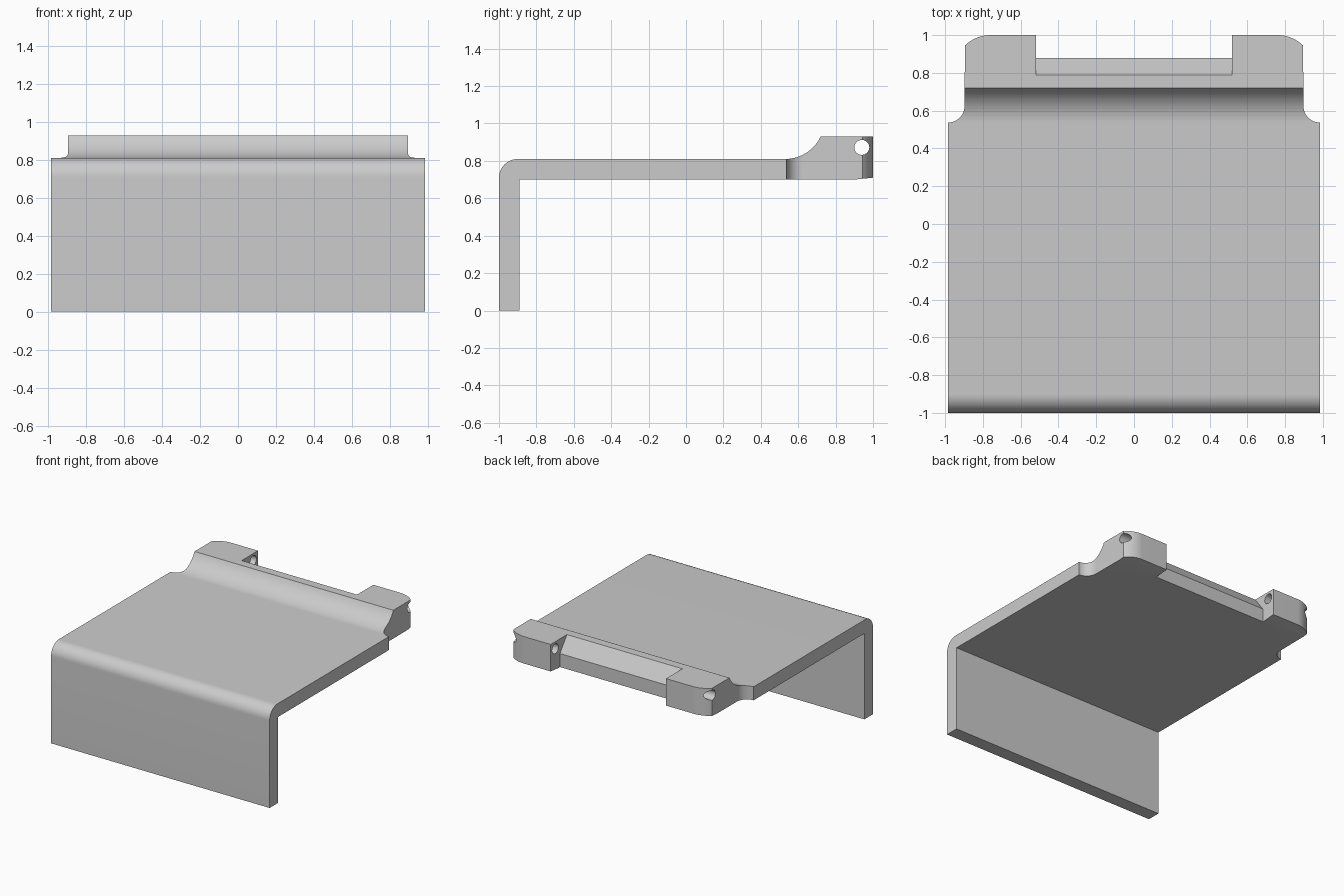
import bpy, bmesh
from math import cos, sin, radians
from mathutils import Vector

cube = bpy.data.objects.get("Cube")
if cube:
    bpy.data.objects.remove(cube, do_unlink=True)

grey = bpy.data.materials.new("plain grey")
grey.use_nodes = True
grey.diffuse_color = (0.6, 0.6, 0.6, 1)
grey.node_tree.nodes["Principled BSDF"].inputs["Base Color"].default_value = grey.diffuse_color


def arc(cx, cy, r, start, end, steps=12):
    angles = [radians(start + (end - start) * i / steps) for i in range(steps + 1)]
    return [(cx + r * cos(a), cy + r * sin(a)) for a in angles]


def prism(name, outline, axis, low, high):
    """Extrude an outline: (y, z) along x, or (x, y) along z."""
    bm = bmesh.new()
    place = (lambda a, b: (low, a, b)) if axis == "x" else (lambda a, b: (a, b, low))
    face = bm.faces.new([bm.verts.new(place(a, b)) for a, b in outline])
    new = bmesh.ops.extrude_face_region(bm, geom=[face])["geom"]
    shift = Vector((high - low, 0, 0) if axis == "x" else (0, 0, high - low))
    bmesh.ops.translate(bm, vec=shift, verts=[g for g in new if isinstance(g, bmesh.types.BMVert)])
    bmesh.ops.recalc_face_normals(bm, faces=bm.faces)
    mesh = bpy.data.meshes.new(name)
    bm.to_mesh(mesh)
    bm.free()
    mesh.materials.append(grey)
    obj = bpy.data.objects.new(name, mesh)
    bpy.context.collection.objects.link(obj)
    return obj


def combine(target, tool, operation):
    mod = target.modifiers.new(tool.name, "BOOLEAN")
    mod.operation, mod.object, mod.solver = operation, tool, "EXACT"
    bpy.ops.object.select_all(action="DESELECT")
    target.select_set(True)
    bpy.context.view_layer.objects.active = target
    bpy.ops.object.modifier_apply(modifier=mod.name)
    bpy.data.objects.remove(tool, do_unlink=True)


# Side profile: front flange, rounded bend, flat plate, coved rear ridge
profile = [(-1, 0), (-0.89, 0), (-0.89, 0.7), (0.9, 0.7), (1, 0.71), (1, 0.93), (0.72, 0.93)]
profile += arc(0.53, 1.02, 0.21, -25.3, -90)
profile += arc(-0.9, 0.71, 0.1, 90, 180)
bracket = prism("hinged_bracket", profile, "x", -1.1, 1.1)

# Plan outline: wide plate, concave shoulders, rounded rear corners
half = [(0.985, -1.1)]
half += arc(0.985, 0.625, 0.088, -90, -180)
half += arc(0.76, 0.807, 0.193, 45.5, 90)
plan = half + [(-x, y) for x, y in reversed(half)]
combine(bracket, prism("plan_outline", plan, "z", -0.2, 1.2), "INTERSECT")

# Rear notch between the hinge lugs, leaving a bar with a sloping top
notch = [(0.79, 0.93), (0.79, 1.1), (1.1, 1.1), (1.1, 0.5), (0.88, 0.5), (0.88, 0.81)]
combine(bracket, prism("rear_notch", notch, "x", -0.52, 0.52), "DIFFERENCE")

# Hinge pin hole through both lugs
hole = arc(0.94, 0.872, 0.04, 0, 360, 32)[:-1]
combine(bracket, prism("pin_hole", hole, "x", -1.2, 1.2), "DIFFERENCE")

bpy.ops.object.shade_smooth_by_angle(angle=radians(25))
